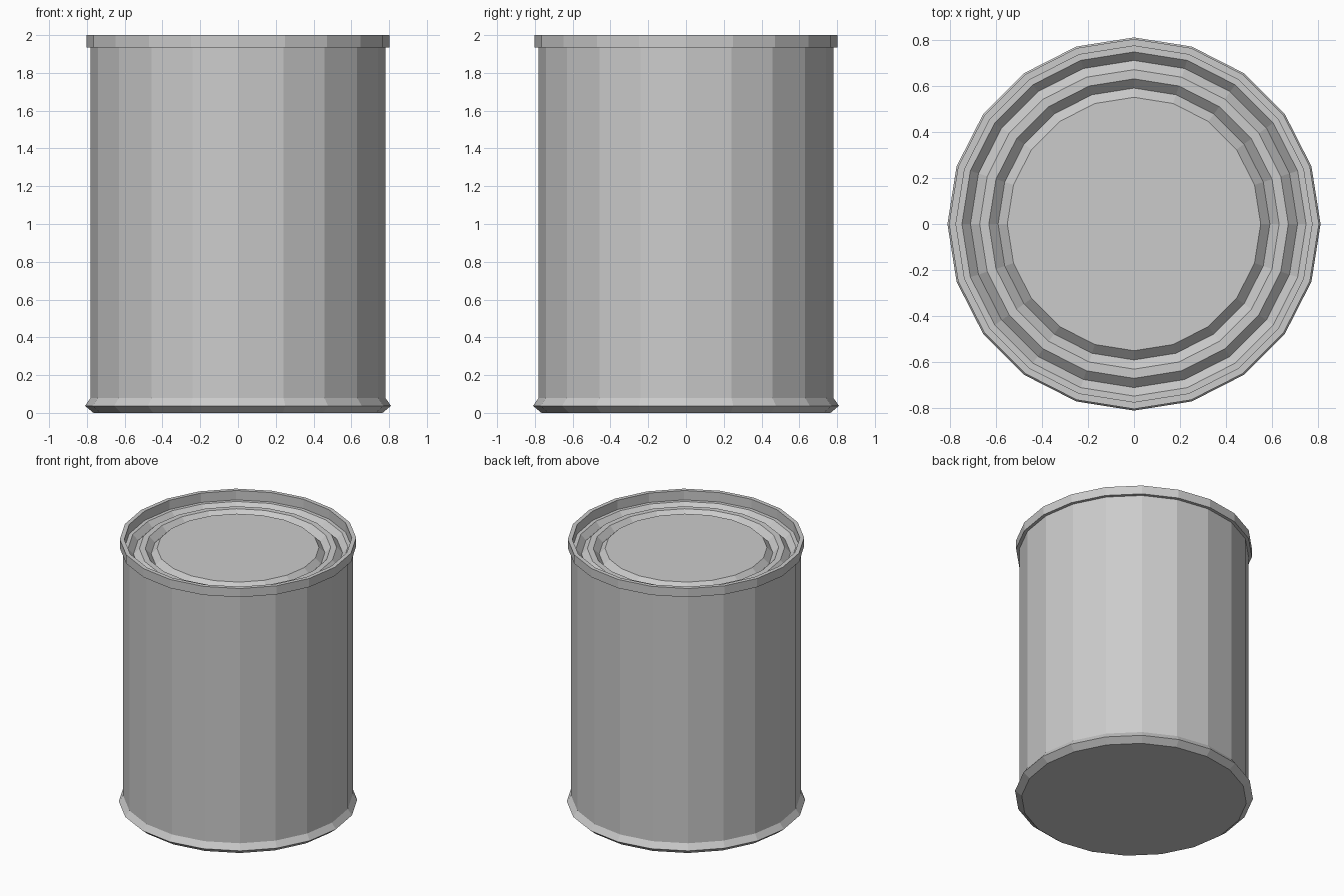
import bpy, math

if "Cube" in bpy.data.objects:
    bpy.data.objects.remove(bpy.data.objects["Cube"])

SIDES = 20


def lathe(name, profile, cap_start=False, cap_end=False):
    """Spin (radius, z) points around z into a flat-faced shell."""
    verts, faces = [], []
    for r, z in profile:
        for i in range(SIDES):
            a = 2 * math.pi * i / SIDES
            verts.append((r * math.cos(a), r * math.sin(a), z))
    for k in range(len(profile) - 1):
        for i in range(SIDES):
            j = (i + 1) % SIDES
            lo, hi = k * SIDES, (k + 1) * SIDES
            faces.append((lo + i, lo + j, hi + j, hi + i))
    if cap_start:
        faces.append(tuple(reversed(range(SIDES))))
    if cap_end:
        last = (len(profile) - 1) * SIDES
        faces.append(tuple(range(last, last + SIDES)))
    mesh = bpy.data.meshes.new(name)
    mesh.from_pydata(verts, [], faces)
    mesh.update()
    obj = bpy.data.objects.new(name, mesh)
    bpy.context.collection.objects.link(obj)
    return obj


# Closed bottom with flared seam
lathe("base_rim", [(0.765, 0), (0.81, 0.037), (0.78, 0.08)], cap_start=True)

# Straight can wall
lathe("can_wall", [(0.78, 0.08), (0.78, 1.935)])

# Raised rim around the top, with its inner wall
lathe("top_rim", [(0.78, 1.935), (0.803, 1.935), (0.803, 2.0),
                  (0.773, 2.0), (0.773, 1.93)])

# Recessed lid with two V-shaped grooves
lathe("lid", [(0.773, 1.93), (0.747, 1.93), (0.71, 1.89), (0.67, 1.93),
              (0.63, 1.93), (0.59, 1.89), (0.55, 1.93)], cap_end=True)
